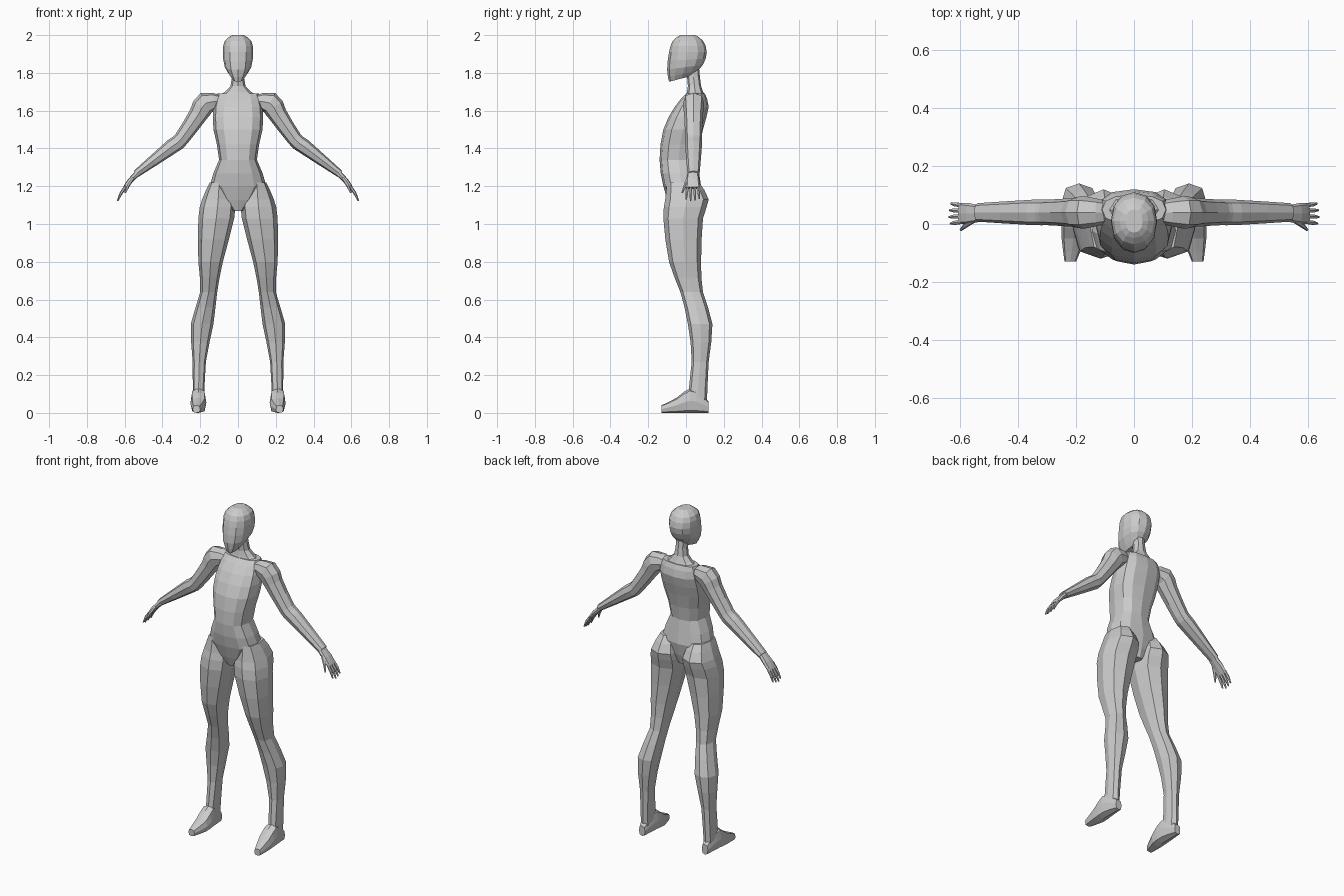
import bpy, bmesh, math
from mathutils import Vector

if "Cube" in bpy.data.objects:
    bpy.data.objects.remove(bpy.data.objects["Cube"])

grey = bpy.data.materials.new("plain grey")
grey.use_nodes = True
grey.diffuse_color = (.6, .6, .6, 1)
shader = grey.node_tree.nodes["Principled BSDF"]
shader.inputs["Base Color"].default_value = grey.diffuse_color


def smooth(keys, cuts=2):
    """Add rows between the key rows along a flowing curve."""
    rows = []
    last = len(keys) - 1
    for index in range(last):
        before, after = keys[max(index - 1, 0)], keys[min(index + 2, last)]
        start, end = keys[index], keys[index + 1]
        for step in range(cuts):
            t = step / cuts
            ease = t * t * (3 - 2 * t)
            leave, arrive = t * (1 - t) ** 2 / 2, t * t * (t - 1) / 2
            rows.append([b + (c - b) * ease + (c - a) * leave + (d - b) * arrive
                         for a, b, c, d in zip(before, start, end, after)])
    return rows + [list(keys[last])]


def superellipse(angle, power):
    """Point on a rounded square of radius one."""
    return [math.copysign(abs(value) ** (2 / power), value)
            for value in (math.cos(angle), math.sin(angle))]


def loft(name, rings, sides=8, power=2.4, mirror=True):
    """Skin a closed tube over rings given as (centre, half axis, half axis)."""
    bm = bmesh.new()
    outline = [superellipse(math.tau * i / sides, power) for i in range(sides)]
    loops = [[bm.verts.new(centre + across * x + along * y) for x, y in outline]
             for centre, across, along in rings]
    for lower, upper in zip(loops, loops[1:]):
        for i in range(sides):
            j = (i + 1) % sides
            bm.faces.new((lower[i], lower[j], upper[j], upper[i]))
    bm.faces.new(loops[0])
    bm.faces.new(loops[-1])
    bmesh.ops.recalc_face_normals(bm, faces=bm.faces)
    mesh = bpy.data.meshes.new(name)
    bm.to_mesh(mesh)
    bm.free()
    mesh.materials.append(grey)
    part = bpy.data.objects.new(name, mesh)
    bpy.context.collection.objects.link(part)
    if mirror:
        modifier = part.modifiers.new("Mirror", "MIRROR")
        modifier.use_mirror_merge = False


def level(z, inner, outer, front, back, slope=0):
    """Level ring from its extents; slope lifts its back and drops its front."""
    depth = (back - front) / 2
    return (Vector(((inner + outer) / 2, (front + back) / 2, z)),
            Vector(((outer - inner) / 2, 0, 0)),
            Vector((0, depth, depth * slope)))


def limb(rows):
    """Rings square to a path of (x, y, z, half thickness, half depth)."""
    points = [Vector(row[:3]) for row in rows]
    rings = []
    for i, (x, y, z, thickness, depth) in enumerate(rows):
        ahead, behind = points[min(i + 1, len(rows) - 1)], points[max(i - 1, 0)]
        direction = (ahead - behind).normalized()
        side = (Vector((0, 1, 0)) - direction * direction.y).normalized()
        rings.append((points[i], direction.cross(side) * thickness, side * depth))
    return rings


# Torso: height, half width, front, back
torso = [(1.07, .03, -.08, .05), (1.2, .15, -.12, .08), (1.34, .1, -.14, .06),
         (1.5, .13, -.12, .09), (1.62, .13, -.06, .12), (1.69, .11, 0, .1)]
loft("torso", [level(z, -width, width, front, back)
               for z, width, front, back in smooth(torso)], 12, 2.5, mirror=False)

# Neck flaring into the shoulders
neck = [(1.68, .1, 0, .1), (1.73, .04, .01, .08), (1.82, .03, 0, .07)]
loft("neck", [level(z, -width, width, front, back)
              for z, width, front, back in smooth(neck)], mirror=False)

# Head, tilting toward the chin below eye height
head = [(1.77, .03, -.09, .04), (1.83, .07, -.1, .09), (1.91, .08, -.09, .11),
        (1.97, .07, -.07, .09), (2, .03, -.03, .05)]
loft("head", [level(z, -width, width, front, back, max(0, 1.9 - z) * 2)
              for z, width, front, back in smooth(head)], 12, 2.2, mirror=False)

# Leg from hip to ankle: height, inner, outer, front, back
leg = [(1.22, .05, .15, -.1, .07), (1.13, .02, .19, -.11, .12),
       (1.03, .02, .21, -.12, .09), (.8, .08, .21, -.09, .08),
       (.64, .11, .2, -.03, .09), (.47, .13, .25, .01, .14),
       (.27, .17, .24, .03, .12), (.03, .18, .24, 0, .11)]
loft("leg", [level(*row) for row in smooth(leg)], power=2.5)

# Foot from heel to toe: depth position, centre, half width, instep height
foot = [(.12, .21, .02, .06), (.08, .21, .03, .1), (.02, .21, .04, .13),
        (-.05, .21, .04, .08), (-.13, .22, .02, .04)]
loft("foot", [(Vector((x, y, top / 2)), Vector((width, 0, 0)), Vector((0, 0, top / 2)))
              for y, x, width, top in smooth(foot)], power=3)

# Arm from shoulder to wrist: sideways, height, half thickness
arm = [(.09, 1.65, .03), (.17, 1.64, .06), (.21, 1.58, .05),
       (.3, 1.45, .04), (.35, 1.41, .04), (.54, 1.265, .02)]
arm_y = .04
loft("arm", limb([(x, arm_y, z, thickness, thickness * .6 + .02)
                  for x, z, thickness in smooth(arm)]))

# Hand: sideways, height, half thickness, half depth
hand = [(.52, 1.28, .016, .025), (.57, 1.23, .014, .036), (.6, 1.19, .01, .036)]
loft("hand", limb([(x, arm_y - .004, z, thickness, depth)
                   for x, z, thickness, depth in smooth(hand)]), power=3)


def digit(name, root, tip, radius):
    """Tapering finger from root to tip, bowed slightly outward."""
    middle = (root + tip) / 2 + Vector((radius / 2, 0, 0))
    loft(name, limb([(*root, radius, radius), (*middle, radius, radius),
                     (*tip, radius / 2, radius / 2)]), sides=6, power=2)


# Four fingers fanning from the knuckles, the second the longest
for i in range(4):
    fan = i - 1.5
    reach = 1 - abs(i - 1.3) * .1
    root = Vector((.594, arm_y - .004 + fan * .019, 1.2))
    digit(f"finger_{i + 1}", root, root + Vector((.045, fan * .005, -.08)) * reach, .008)

# Thumb
digit("thumb", Vector((.555, .012, 1.245)), Vector((.598, -.02, 1.165)), .009)
